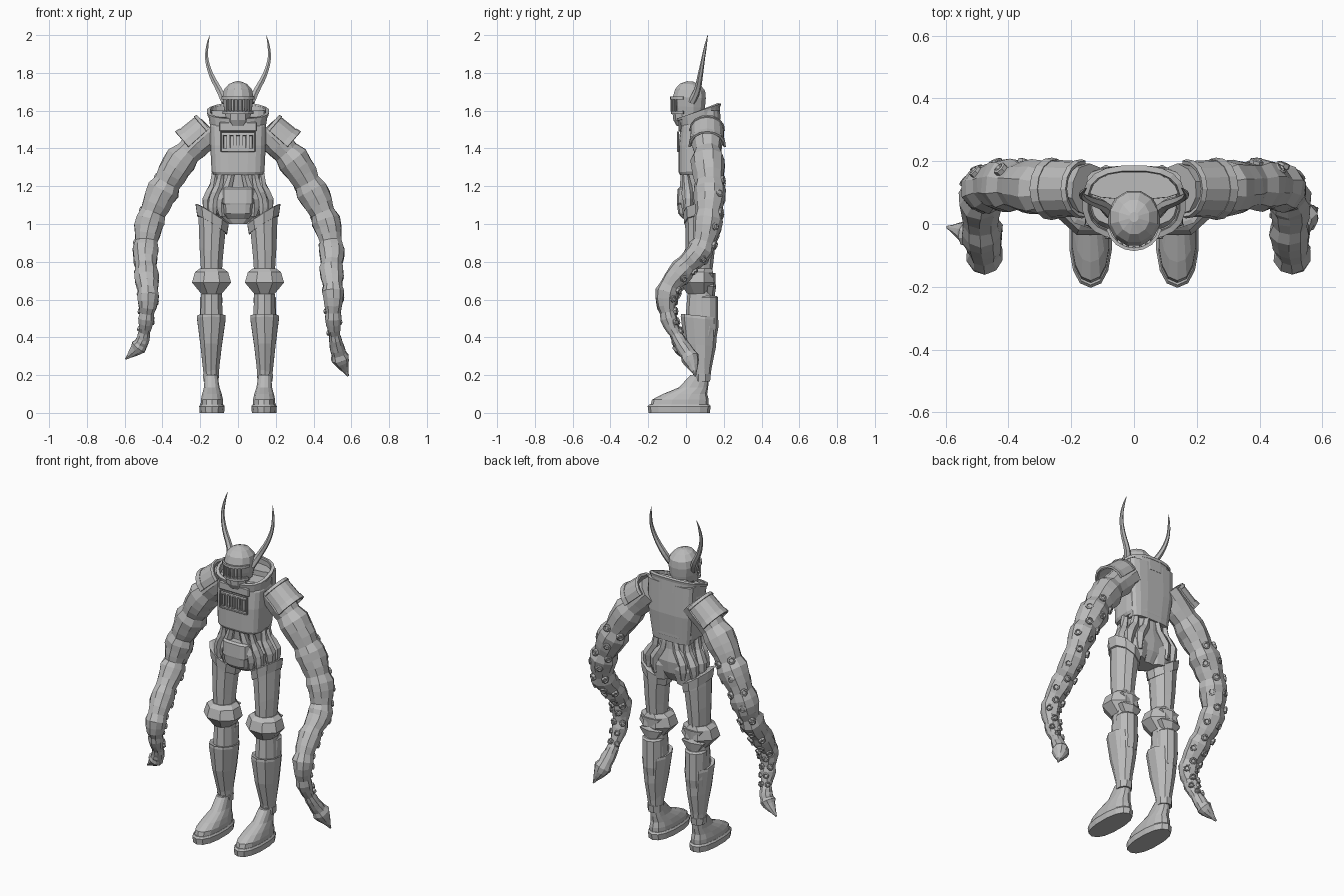
import bpy, bmesh, math, random
from mathutils import Vector, Matrix

random.seed(4)
old = bpy.data.objects.get("Cube")
if old:
    bpy.data.objects.remove(old, do_unlink=True)

grey = bpy.data.materials.new("plain_grey")
grey.use_nodes = True
grey.diffuse_color = (0.5, 0.5, 0.5, 1)
grey.node_tree.nodes["Principled BSDF"].inputs["Base Color"].default_value = (0.5, 0.5, 0.5, 1)


def finish(name, bm, mirror=False, thick=0, bevel=0):
    bmesh.ops.recalc_face_normals(bm, faces=bm.faces)
    mesh = bpy.data.meshes.new(name)
    bm.to_mesh(mesh)
    bm.free()
    mesh.materials.append(grey)
    ob = bpy.data.objects.new(name, mesh)
    bpy.context.collection.objects.link(ob)
    if thick:
        mod = ob.modifiers.new("Thickness", "SOLIDIFY")
        mod.thickness, mod.offset = thick, 0
    if bevel:
        mod = ob.modifiers.new("Bevel", "BEVEL")
        mod.width, mod.segments = bevel, 1
    if mirror:
        ob.modifiers.new("Mirror", "MIRROR")
    return ob


def bridge(bm, rings, closed=True, cap=True):
    """Skin a list of point rings with quads."""
    rows = [[bm.verts.new(p) for p in ring] for ring in rings]
    n = len(rows[0])
    for a, b in zip(rows, rows[1:]):
        for i in range(n if closed else n - 1):
            j = (i + 1) % n
            bm.faces.new((a[i], a[j], b[j], b[i]))
    if cap and closed:
        bm.faces.new(rows[0])
        bm.faces.new(rows[-1])


def loft(name, rings, n=12, power=1.0, slope=0, cap=True, rise=0, **kw):
    """Stack of rounded rings (z, cx, cy, rx, ry), tilted by slope in x and rise in y."""
    bm, rows = bmesh.new(), []
    for z, cx, cy, rx, ry in rings:
        row = []
        for k in range(n):
            a = math.tau * (k + 0.5) / n
            c, s = math.cos(a), math.sin(a)
            x = rx * math.copysign(abs(c) ** power, c)
            y = ry * math.copysign(abs(s) ** power, s)
            row.append((cx + x, cy + y, z + slope * x + rise * y))
        rows.append(row)
    bridge(bm, rows, cap=cap)
    return finish(name, bm, **kw)


def frame(t):
    u = Vector((0, 1, 0))
    u = (u - t * u.dot(t)).normalized()
    return u, t.cross(u)


def tube(bm, pts, radii, n=8, axis=None, arc=None, jitter=0):
    """Sweep a round or partly open section along a path."""
    pts, rows = [Vector(p) for p in pts], []
    for i, p in enumerate(pts):
        t = axis or (pts[min(i + 1, len(pts) - 1)] - pts[max(i - 1, 0)]).normalized()
        u, v = frame(t)
        lo, hi = arc or (0, math.tau)
        step = (hi - lo) / (n - 1 if arc else n)
        rows.append([p + (u * math.cos(lo + k * step) + v * math.sin(lo + k * step))
                     * radii[i] * (1 + random.uniform(-jitter, jitter)) for k in range(n)])
    bridge(bm, rows, closed=arc is None)


def box(name, size, loc, rot=0, bevel=0.006):
    bm = bmesh.new()
    m = Matrix.Translation(loc) @ Matrix.Rotation(rot, 4, "Z") @ Matrix.Diagonal((*size, 1))
    bmesh.ops.create_cube(bm, size=1, matrix=m)
    return finish(name, bm, bevel=bevel)


def smooth_path(pts, steps):
    """Catmull-Rom resampling of four-number points (position and radius)."""
    pts = [Vector(p) for p in pts]
    ext, out = [pts[0] * 2 - pts[1], *pts, pts[-1] * 2 - pts[-2]], []
    for a, b, c, d in zip(ext, ext[1:], ext[2:], ext[3:]):
        for k in range(steps):
            t = k / steps
            out.append((b * 2 + (c - a) * t + (a * 2 - b * 5 + c * 4 - d) * t ** 2
                        + (b * 3 - a - c * 3 + d) * t ** 3) / 2)
    return out + [pts[-1]]


# Head: helmet, jaw, visor and horns
loft("helmet", [(1.58, 0, .018, .07, .078), (1.62, 0, .018, .078, .085), (1.67, 0, .018, .085, .09),
                (1.71, 0, .022, .077, .082), (1.74, 0, .022, .05, .056), (1.755, 0, .022, .015, .016)], rise=-.06)
loft("jaw", [(1.52, 0, -.005, .045, .045), (1.55, 0, -.005, .066, .062), (1.6, 0, .005, .072, .078)], 10)
loft("neck", [(1.44, 0, .06, .06, .06), (1.58, 0, .03, .052, .055)], 10)
for label, z, r in (("brow_band", 1.668, .086), ("visor_lower_band", 1.59, .08)):
    bm = bmesh.new()
    tube(bm, [(0, .005, z - .008), (0, .005, z + .008)], [r, r], 9, arc=(1.8, math.tau - 1.8))
    finish(label, bm, thick=.01)
for k in range(-3, 4):
    a = k * .26
    box("visor_bar", (.009, .012, .07), (.081 * math.sin(a), .005 - .081 * math.cos(a), 1.63), a, .002)
horn = smooth_path([(.07, .03, 1.645, .02), (.1, .06, 1.71, .018), (.142, .076, 1.79, .014),
                    (.165, .09, 1.87, .01), (.163, .103, 1.94, .007), (.15, .115, 2, .001)], 3)
bm = bmesh.new()
tube(bm, [p.xyz for p in horn], [p.w for p in horn], 6)
finish("horns", bm, mirror=True)

# Torso: cuirass, rims, collar and chest vents
loft("cuirass", [(1.265, 0, .067, .132, .1), (1.28, 0, .067, .141, .107), (1.42, 0, .07, .148, .11),
                 (1.52, 0, .075, .15, .105), (1.57, 0, .085, .135, .09)], 20, .55, rise=.05)
loft("back_plate", [(1.25, 0, .12, .125, .05), (1.42, 0, .13, .146, .055), (1.6, 0, .13, .152, .05)], 16, .6)
loft("collar", [(1.52, 0, .075, .14, .1), (1.593, 0, .068, .152, .105)], 20, .75,
     rise=.36, cap=False, thick=.016)
loft("collar_rim", [(1.585, 0, .068, .154, .107), (1.599, 0, .068, .156, .11)], 20, .75,
     rise=.36, cap=False, thick=.018)
box("bib_plate", (.2, .016, .05), (0, -.033, 1.515))
for z in (1.385, 1.488):
    box("vent_rail", (.18, .01, .005), (0, -.042, z), bevel=.002)
for x in (-.09, .09):
    box("vent_side", (.005, .01, .105), (x, -.042, 1.436), bevel=.002)
for k in range(-2, 3):
    for dx in (-.009, .009):
        box("vent_slot_edge", (.004, .01, .07), (k * .034 + dx, -.042, 1.435), bevel=.001)
    for dz in (-.034, .034):
        box("vent_slot_cap", (.02, .01, .004), (k * .034, -.042, 1.435 + dz), bevel=.001)

# Waist, muscle strands and hips
loft("waist", [(1.29, 0, .075, .12, .085), (1.2, 0, .08, .115, .08), (1.13, 0, .085, .155, .09),
               (1.06, 0, .085, .13, .08), (1.0, 0, .08, .05, .05)], 14, .8)
bm = bmesh.new()
strands = [((.035, .145), (.05, .15), (.09, .155)), ((.1, .135), (.11, .135), (.15, .14)),
           ((.12, .07), (.13, .07), (.16, .08)), ((.085, -.005), (.1, .005), (.13, .01)),
           ((.03, -.01), (.05, -.005), (.085, .005))]
for top, mid, low in strands:
    path = smooth_path([(*top, 1.28, .018), (*mid, 1.2, .024), (*low, 1.13, .032), (*low, 1.04, .016)], 2)
    tube(bm, [p.xyz for p in path], [p.w for p in path], 6, jitter=.15)
finish("waist_strands", bm, mirror=True)
loft("buttocks", [(1.15, .07, .115, .05, .045), (1.09, .075, .115, .075, .06), (1.0, .08, .1, .06, .06)], 10, mirror=True)
loft("codpiece", [(1.03, 0, .03, .06, .05), (1.055, 0, .018, .075, .06), (1.1, 0, .012, .078, .06),
                  (1.11, 0, .012, .088, .062), (1.185, 0, .012, .088, .058), (1.195, 0, .015, .075, .05)], 12, .5)

# Legs: thigh, knee, greave and boot, mirrored
loft("thighs", [(.72, .142, .07, .056, .066), (.85, .142, .075, .065, .076), (.98, .138, .08, .074, .084),
                (1.04, .136, .08, .078, .086)], 10, slope=.5, mirror=True)
loft("thigh_cuffs", [(.995, .137, .08, .083, .09), (1.05, .137, .08, .092, .095), (1.056, .137, .08, .075, .08)],
     10, slope=.62, rise=-.1, mirror=True)
loft("knee_guards", [(.63, .14, .07, .058, .068), (.69, .14, .058, .112, .1), (.745, .14, .062, .095, .088),
                     (.765, .14, .07, .066, .072)], 8, mirror=True)
loft("knee_back_fins", [(.61, .14, .125, .035, .025), (.67, .14, .13, .08, .03), (.69, .14, .13, .03, .025),
                        (.74, .14, .13, .072, .025)], 6, mirror=True)
loft("shins", [(.17, .142, .085, .04, .042), (.4, .142, .08, .058, .075), (.5, .14, .078, .062, .08),
               (.64, .14, .08, .057, .072)], 10, mirror=True)
loft("greaves", [(.21, .143, .083, .042, .046), (.36, .142, .075, .06, .084), (.5, .141, .07, .08, .098),
                 (.515, .141, .07, .078, .096), (.51, .141, .07, .064, .085)], 10, rise=-.1, mirror=True)
loft("calf_plates", [(.4, .142, .1, .055, .062), (.45, .142, .105, .06, .066), (.61, .142, .108, .062, .062),
                     (.62, .142, .108, .052, .054)], 10, mirror=True)
loft("ankle_cuffs", [(.165, .143, .085, .043, .046), (.205, .143, .085, .046, .05)], 8, mirror=True)
loft("boot_uppers", [(.035, .138, -.035, .061, .155), (.07, .138, -.03, .06, .15), (.1, .138, -.005, .053, .117),
                     (.135, .139, .04, .042, .077), (.2, .142, .073, .035, .05)], 14, .85, mirror=True)
loft("boot_soles", [(0, .138, -.036, .066, .162), (.035, .138, -.036, .069, .167), (.045, .138, -.036, .062, .158)],
     14, .85, mirror=True)

# Shoulder guards: half shells with a raised outer rim
start, end = Vector((.165, .112, 1.505)), Vector((.262, .112, 1.42))
run, arc = end - start, (-.1, math.pi + .1)
for label, a, b, r in (("shoulder_guards", 0, 1, .082), ("shoulder_guard_rims", .84, 1.06, .089),
                       ("shoulder_guard_inner_rims", -.05, .08, .084)):
    bm = bmesh.new()
    tube(bm, [start + run * a, start + run * b], [r, r + .005], 9, arc=arc)
    finish(label, bm, mirror=True, thick=.012)

# Tentacle arms with two rows of suckers
right_path = [(-.14, .11, 1.5, .075), (-.3, .115, 1.34, .08), (-.395, .125, 1.18, .08), (-.465, .115, 1.02, .074),
              (-.49, .08, .87, .066), (-.485, -.02, .74, .062), (-.475, -.1, .62, .056), (-.485, -.09, .5, .04),
              (-.498, -.05, .41, .032), (-.525, -.03, .35, .04), (-.595, -.01, .285, .004)]
left_path = [(.14, .11, 1.5, .075), (.29, .115, 1.34, .08), (.39, .125, 1.18, .08), (.465, .115, 1.02, .072),
             (.495, .08, .87, .064), (.495, -.02, .76, .06), (.505, -.1, .64, .056), (.505, -.09, .5, .042),
             (.515, -.04, .39, .032), (.54, .02, .29, .045), (.583, .05, .195, .004)]
for side, points in (("right", right_path), ("left", left_path)):
    path = smooth_path(points, 4)
    bm = bmesh.new()
    swell = [1.1, 1.05, 1, .9]
    tube(bm, [p.xyz for p in path], [p.w * swell[i % 4] for i, p in enumerate(path)], 10, jitter=.06)
    finish(side + "_tentacle_arm", bm)
    bm = bmesh.new()
    for i in range(7, len(path) - 8, 2):
        p = path[i]
        u, v = frame((path[i + 1].xyz - path[i - 1].xyz).normalized())
        for a in (-.6, .6):
            a += .25 * (-1) ** (i // 2)
            out = u * math.cos(a) + v * math.sin(a)
            base, r = p.xyz + out * p.w * .86, .13 * p.w + .012
            tube(bm, [base, base + out * .015, base + out * .018, base + out * .01],
                 [r, r, r * .65, r * .5], 7, axis=out)
    finish(side + "_arm_suckers", bm)
